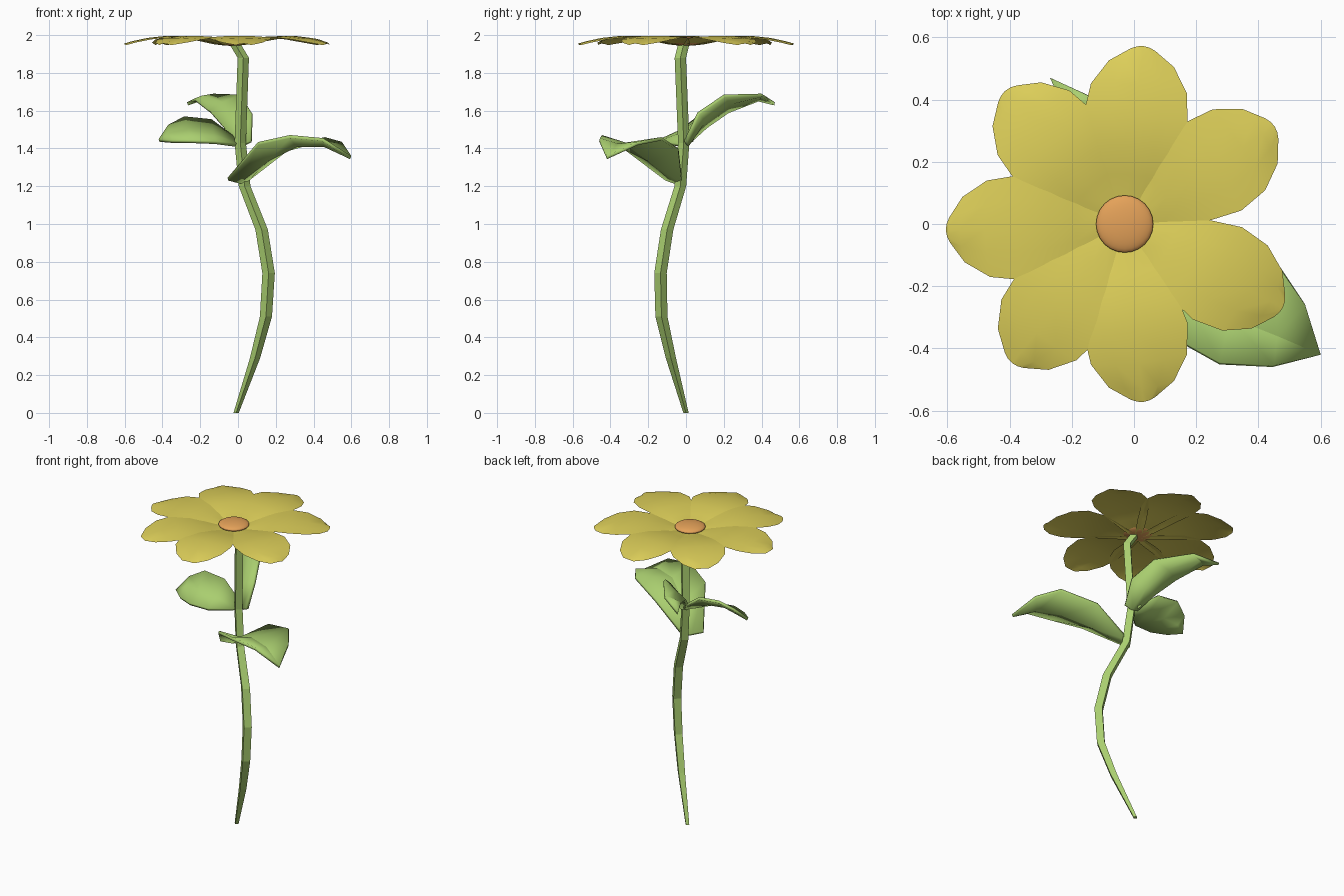
import bpy, math
from math import cos, sin, radians

if "Cube" in bpy.data.objects:
    bpy.data.objects.remove(bpy.data.objects["Cube"])


def material(name, color):
    m = bpy.data.materials.new(name)
    m.diffuse_color = color
    m.use_nodes = True
    m.node_tree.nodes["Principled BSDF"].inputs["Base Color"].default_value = m.diffuse_color
    return m


GREEN = material("leaf_green", (0.40, 0.62, 0.16, 1))
YELLOW = material("petal_yellow", (0.72, 0.62, 0.10, 1))
ORANGE = material("centre_orange", (0.78, 0.36, 0.10, 1))


def add_mesh(name, verts, faces, mat, angle=None):
    me = bpy.data.meshes.new(name)
    me.from_pydata(verts, [], faces)
    me.materials.append(mat)
    ob = bpy.data.objects.new(name, me)
    bpy.context.collection.objects.link(ob)
    if angle:
        bpy.ops.object.select_all(action='DESELECT')
        ob.select_set(True)
        bpy.context.view_layer.objects.active = ob
        bpy.ops.object.shade_smooth_by_angle(angle=radians(angle))
    return ob


def grid_faces(rows, cols, wrap=False):
    n = cols if wrap else cols - 1
    return [(r * cols + c, r * cols + (c + 1) % cols,
             (r + 1) * cols + (c + 1) % cols, (r + 1) * cols + c)
            for r in range(rows - 1) for c in range(n)]


# Stem: four-sided tube swept along a bent path (x, y, z, radius)
path = [(-0.01, 0, 0, .014), (.09, -.08, .29, .027), (.148, -.13, .51, .032),
        (.162, -.135, .74, .033), (.125, -.10, .97, .033), (.035, -.03, 1.20, .031),
        (.012, -.012, 1.43, .03), (.028, -.03, 1.88, .03), (-.02, -.01, 1.96, .03)]
verts = [(x + r * cos(k * math.pi / 2), y + r * sin(k * math.pi / 2), z)
         for x, y, z, r in path for k in range(4)]
last = len(verts)
add_mesh("stem", verts, grid_faces(len(path), 4, True)
         + [(3, 2, 1, 0), (last - 4, last - 3, last - 2, last - 1)], GREEN)

# Petals: (distance, half width, height) profile, repeated around the centre
profile = [(.03, .03, 1.952), (.09, .065, 1.960), (.16, .10, 1.976), (.25, .14, 1.993),
           (.35, .168, 1.996), (.45, .155, 1.985), (.53, .105, 1.968), (.575, .04, 1.955)]
sides = [-1, -.5, 0, .5, 1]
for i, deg in enumerate([84, 33, -28, -84, -129, 182, 132]):
    a = radians(deg)
    verts = []
    for d, w, h in profile:
        for s in sides:
            u, v = d - .012 * s * s, -w * s
            verts.append((-.03 + u * cos(a) - v * sin(a),
                          u * sin(a) + v * cos(a), h - .008 * s * s))
    faces = [f[::-1] for f in grid_faces(len(profile), len(sides))]
    add_mesh(f"petal_{i + 1}", verts, faces, YELLOW, 60)

# Flower centre: flattened ball
bpy.ops.mesh.primitive_uv_sphere_add(segments=24, ring_count=12, radius=1,
                                     location=(-.03, 0, 1.967))
centre = bpy.context.object
centre.name = "flower_centre"
centre.scale = (.092, .092, .024)
centre.data.materials.append(ORANGE)
bpy.ops.object.shade_smooth_by_angle(angle=radians(60))


# Leaves: left edge, midrib and right edge meeting in a shared tip
def leaf(name, left, mid, right, tip):
    verts = [p for row in zip(left, mid, right) for p in row] + [tip]
    n = len(verts)
    faces = grid_faces(len(left), 3) + [(n - 4, n - 3, n - 1), (n - 3, n - 2, n - 1)]
    ob = add_mesh(name, verts, [f for f in faces], GREEN, 25)
    sol = ob.modifiers.new("thickness", 'SOLIDIFY')
    sol.thickness = .018
    sol.offset = -1


leaf("leaf_right",
     [(.03, -.02, 1.23), (.25, -.04, 1.40), (.46, -.13, 1.46), (.55, -.26, 1.435)][::1],
     [(.0, -.06, 1.23), (.15, -.19, 1.345), (.31, -.30, 1.425), (.46, -.36, 1.425)],
     [(-.055, -.10, 1.245), (.106, -.35, 1.434), (.275, -.445, 1.471), (.45, -.455, 1.455)],
     (.60, -.42, 1.36))

leaf("leaf_back",
     [(-.02, .0, 1.43), (-.08, .10, 1.52), (-.15, .215, 1.60), (-.23, .38, 1.665)],
     [(.02, .0, 1.42), (-.02, .09, 1.55), (-.08, .22, 1.645), (-.19, .39, 1.68)],
     [(.065, -.01, 1.44), (.07, .06, 1.59), (.01, .20, 1.685), (-.13, .40, 1.69)],
     (-.27, .47, 1.645))
# keep the upper side of each leaf facing up
leaf("leaf_left",
     [(-.01, -.03, 1.425), (-.12, -.14, 1.44), (-.25, -.15, 1.445), (-.35, -.11, 1.445)],
     [(0, 0, 1.435), (-.13, -.04, 1.48), (-.26, -.04, 1.495), (-.36, -.03, 1.48)],
     [(.0, .03, 1.45), (-.14, .06, 1.555), (-.285, .06, 1.57), (-.37, .02, 1.525)],
     (-.42, -.05, 1.45))
for ob in bpy.data.objects:
    if ob.name.startswith("leaf"):
        if sum(p.normal.z * p.area for p in ob.data.polygons) < 0:
            ob.data.flip_normals()
